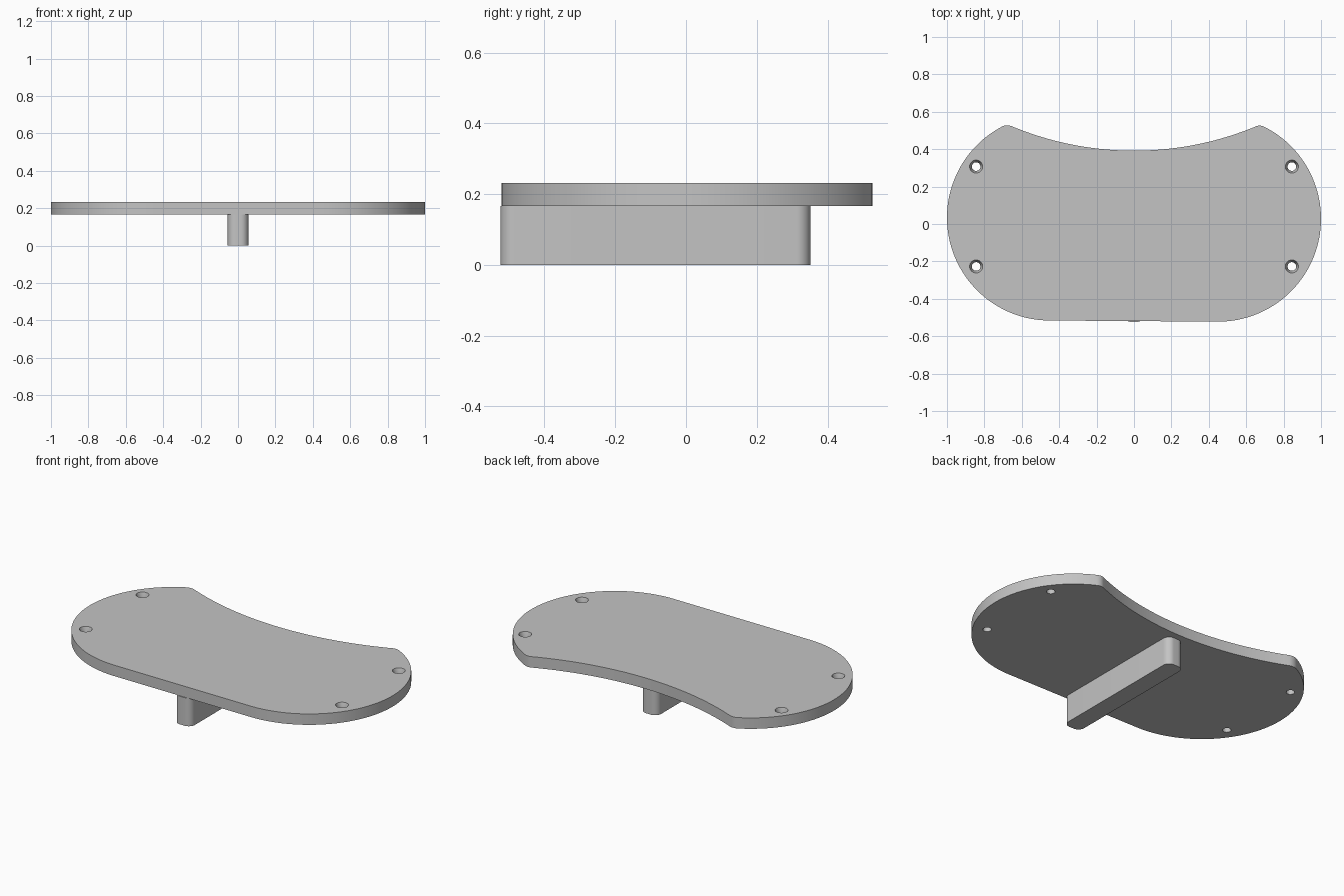
import bpy
import bmesh
from math import sin, cos, pi, atan2, sqrt
from mathutils import Vector

if "Cube" in bpy.data.objects:
    bpy.data.objects.remove(bpy.data.objects["Cube"], do_unlink=True)

BOTTOM, TOP = 0.167, 0.232
END_X, END_R = 0.45, 0.55
DIP_Y, DIP_R = 0.392, 1.70

grey = bpy.data.materials.new("plain grey")
grey.use_nodes = True
grey.diffuse_color = (0.55, 0.55, 0.55, 1)
grey.node_tree.nodes["Principled BSDF"].inputs["Base Color"].default_value = (0.55, 0.55, 0.55, 1)


def add_object(name, bm):
    bmesh.ops.recalc_face_normals(bm, faces=bm.faces)
    mesh = bpy.data.meshes.new(name)
    bm.to_mesh(mesh)
    bm.free()
    mesh.materials.append(grey)
    obj = bpy.data.objects.new(name, mesh)
    bpy.context.collection.objects.link(obj)
    return obj


def prism(name, outline, low, high):
    bm = bmesh.new()
    face = bm.faces.new([bm.verts.new((x, y, low)) for x, y in outline])
    top = bmesh.ops.extrude_face_region(bm, geom=[face])["geom"]
    bmesh.ops.translate(bm, vec=(0, 0, high - low),
                        verts=[v for v in top if isinstance(v, bmesh.types.BMVert)])
    return add_object(name, bm)


def dip(x):
    return DIP_Y + DIP_R - sqrt(DIP_R ** 2 - x ** 2)


def half_outline(center_y):
    """Round end from the front edge up to its softened back corner."""
    center = Vector((END_X, center_y))
    dx = 0.70 - END_X
    stop = atan2(sqrt(END_R ** 2 - dx ** 2), dx)
    steps = 56
    pts = []
    for i in range(steps + 1):
        a = -pi / 2 + (stop + pi / 2) * i / steps
        pts.append(center + END_R * Vector((cos(a), sin(a))))
    start, end = pts[-1], Vector((0.655, dip(0.655)))
    control = Vector((0.676, 0.531))
    for i in range(1, 8):
        t = i / 8
        pts.append(start * (1 - t) ** 2 + control * 2 * t * (1 - t) + end * t * t)
    return pts


# Plate with round ends and a concave back edge
right_side = half_outline(0.028)
left_side = [Vector((-p.x, p.y)) for p in reversed(half_outline(0.034))]
back_edge = [Vector((x, dip(x))) for x in (0.655 - 1.31 * i / 48 for i in range(49))]
plate = prism("plate", right_side + back_edge + left_side, BOTTOM, TOP)

# Countersunk screw holes
cutters = []
profile = [(0.023, BOTTOM - 0.02), (0.023, 0.195), (0.035, TOP), (0.035, TOP + 0.02)]
for x in (-0.844, 0.844):
    for y in (-0.227, 0.307):
        bm = bmesh.new()
        rings = [[bm.verts.new((x + r * cos(2 * pi * i / 32), y + r * sin(2 * pi * i / 32), z))
                  for i in range(32)] for r, z in profile]
        for low, high in zip(rings, rings[1:]):
            for i in range(32):
                j = (i + 1) % 32
                bm.faces.new((low[i], low[j], high[j], high[i]))
        bm.faces.new(rings[0])
        bm.faces.new(rings[-1])
        cutter = add_object("hole_cutter", bm)
        cutter.hide_render = True
        cutters.append(cutter)
        mod = plate.modifiers.new("screw hole", "BOOLEAN")
        mod.operation = "DIFFERENCE"
        mod.solver = "EXACT"
        mod.object = cutter

bpy.context.view_layer.update()
evaluated = plate.evaluated_get(bpy.context.evaluated_depsgraph_get())
drilled = bpy.data.meshes.new_from_object(evaluated)
plate.modifiers.clear()
plate.data = drilled
for cutter in cutters:
    bpy.data.objects.remove(cutter, do_unlink=True)

# Rib under the plate with rounded upright corners
radius = 0.04
rib_outline = []
for sx, sy, turn in ((1, 1, 0), (-1, 1, 1), (-1, -1, 2), (1, -1, 3)):
    corner = Vector((sx * (0.055 - radius), -0.086 + sy * (0.438 - radius)))
    for i in range(13):
        a = (turn + i / 12) * pi / 2
        rib_outline.append(corner + radius * Vector((cos(a), sin(a))))
rib = prism("rib", rib_outline, 0, BOTTOM)

# Smooth curved walls, crisp edges
bpy.ops.object.select_all(action="DESELECT")
for obj in (plate, rib):
    obj.select_set(True)
bpy.context.view_layer.objects.active = plate
bpy.ops.object.shade_smooth_by_angle(angle=pi / 6)
